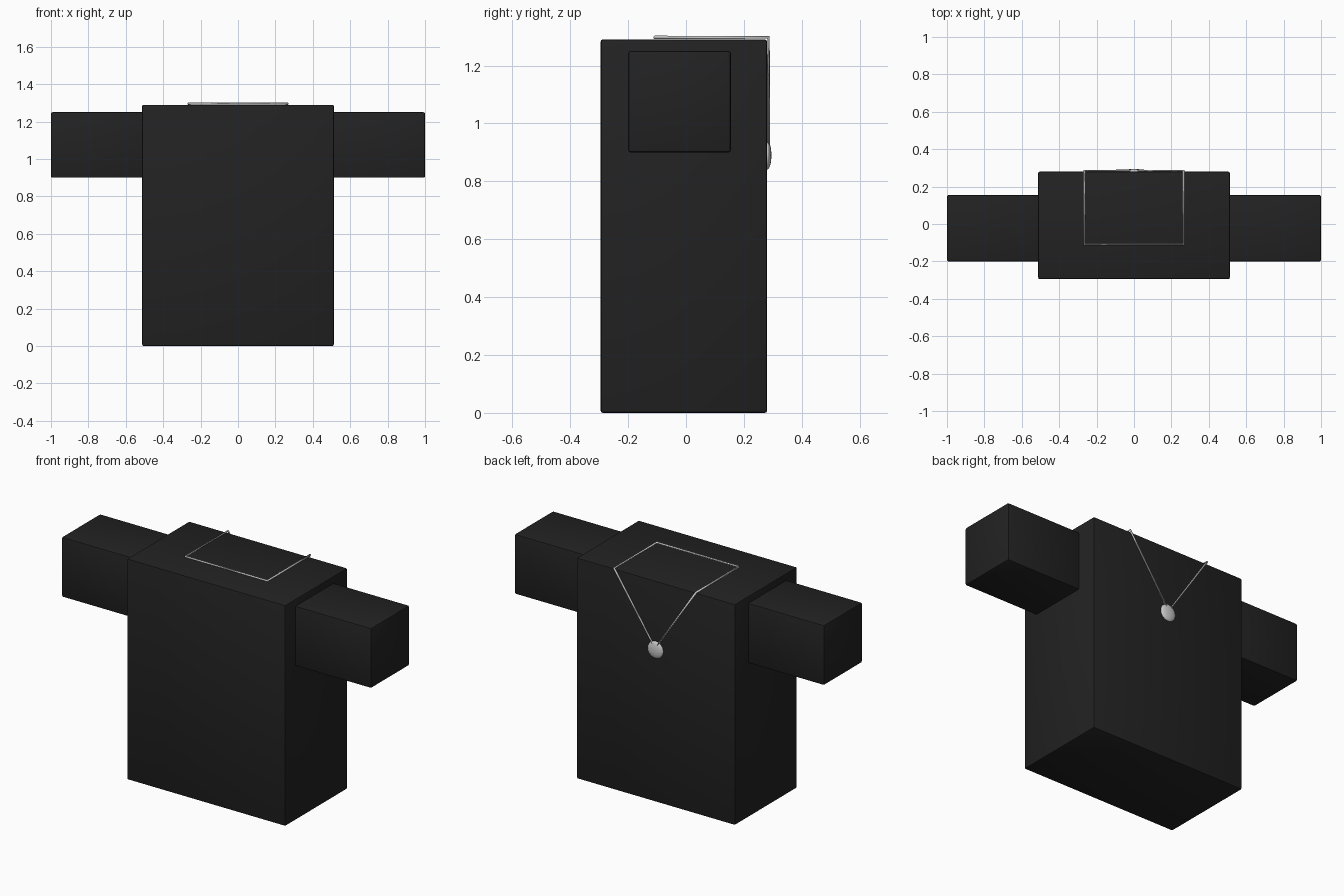
import bpy
import math

if "Cube" in bpy.data.objects:
    bpy.data.objects.remove(bpy.data.objects["Cube"])


def material(name, rgb):
    m = bpy.data.materials.new(name)
    m.diffuse_color = (*rgb, 1)
    m.use_nodes = True
    m.node_tree.nodes["Principled BSDF"].inputs["Base Color"].default_value = m.diffuse_color
    return m


BLACK = material("black_cloth", (0.016, 0.016, 0.016))
SILVER = material("silver", (0.6, 0.6, 0.6))


def box(name, lo, hi, bevel):
    """Softly bevelled box between two corners."""
    centre = [(a + b) / 2 for a, b in zip(lo, hi)]
    bpy.ops.mesh.primitive_cube_add(size=1, location=centre)
    ob = bpy.context.object
    ob.name = name
    ob.scale = [b - a for a, b in zip(lo, hi)]
    bpy.ops.object.transform_apply(location=False, rotation=False, scale=True)
    mod = ob.modifiers.new("soft_edges", "BEVEL")
    mod.width = bevel
    mod.segments = 2
    bpy.ops.object.modifier_apply(modifier=mod.name)
    bpy.ops.object.shade_smooth_by_angle(angle=math.radians(40))
    ob.data.materials.append(BLACK)
    return ob


# Shirt body and the two sleeves
box("shirt_body", (-0.512, -0.295, 0), (0.512, 0.28, 1.29), 0.008)
for side, name in ((-1, "left_sleeve"), (1, "right_sleeve")):
    x0, x1 = sorted((side * 0.5, side * 1.0))
    box(name, (x0, -0.2, 0.9), (x1, 0.155, 1.25), 0.008)

# Necklace chain: lies on the top, then falls in a V down the +y face
path = [(0, 0.285, 0.9), (-0.265, 0.285, 1.297), (-0.265, -0.108, 1.297),
        (0.265, -0.108, 1.297), (0.265, 0.285, 1.297)]
curve = bpy.data.curves.new("necklace_chain", "CURVE")
curve.dimensions = "3D"
curve.bevel_depth = 0.006
curve.bevel_resolution = 1
spline = curve.splines.new("POLY")
spline.points.add(len(path) - 1)
for point, co in zip(spline.points, path):
    point.co = (*co, 1)
spline.use_cyclic_u = True
curve.materials.append(SILVER)
chain = bpy.data.objects.new("necklace_chain", curve)
bpy.context.collection.objects.link(chain)

# Round domed pendant
bpy.ops.mesh.primitive_uv_sphere_add(segments=24, ring_count=12, radius=0.05,
                                     location=(0, 0.28, 0.89))
pendant = bpy.context.object
pendant.name = "pendant"
pendant.scale = (1, 0.3, 1)
bpy.ops.object.transform_apply(location=False, rotation=False, scale=True)
bpy.ops.object.shade_smooth()
pendant.data.materials.append(SILVER)
